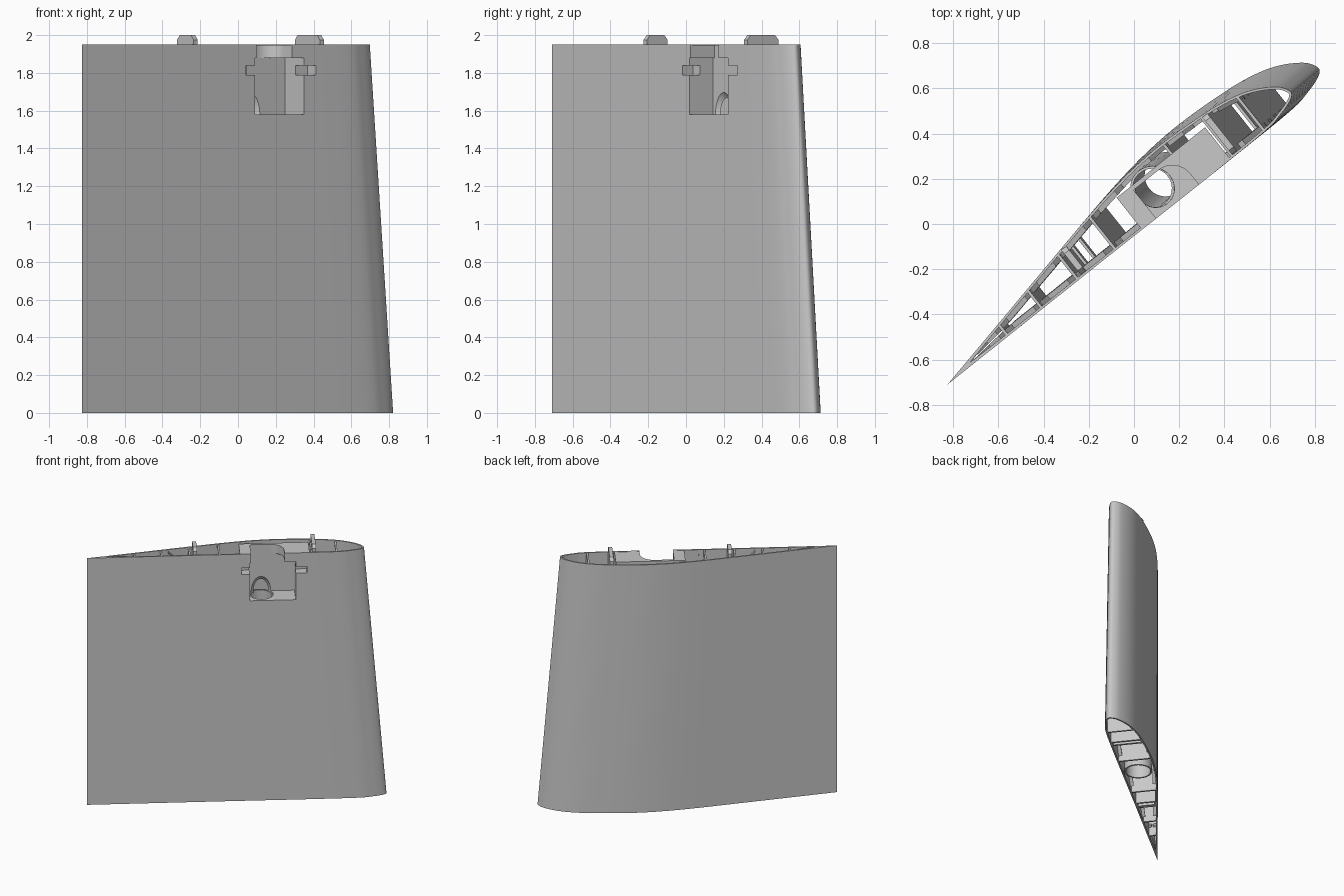
import bpy, bmesh, math
from mathutils import Vector

if "Cube" in bpy.data.objects:
    bpy.data.objects.remove(bpy.data.objects["Cube"])

SPAN, TAPER, WALL = 1.95, 0.075, 0.012
EDGE = Vector((-0.825, -0.71))          # trailing edge, fixed along the span
CHORD = Vector((0.782, 0.623))
THICK = Vector((-0.623, 0.782))

grey = bpy.data.materials.new("light_grey")
grey.use_nodes = True
grey.diffuse_color = (0.58, 0.58, 0.58, 1)
grey.node_tree.nodes["Principled BSDF"].inputs["Base Color"].default_value = grey.diffuse_color


def place(s, t, z, taper=True):
    """Chord position s, thickness position t and height to world space."""
    k = 1 - TAPER * z / SPAN if taper else 1
    p = EDGE + (CHORD * s + THICK * t) * k
    return (p.x, p.y, z)


def finish(name, bm):
    bmesh.ops.remove_doubles(bm, verts=bm.verts, dist=1e-5)
    bmesh.ops.recalc_face_normals(bm, faces=bm.faces)
    mesh = bpy.data.meshes.new(name)
    bm.to_mesh(mesh)
    bm.free()
    mesh.materials.append(grey)
    ob = bpy.data.objects.new(name, mesh)
    bpy.context.collection.objects.link(ob)
    return ob


def ring(bm, pts, z, taper):
    return [bm.verts.new(place(s, t, z, taper)) for s, t in pts]


def bridge(bm, a, b):
    n = len(a)
    for i in range(n):
        j = (i + 1) % n
        bm.faces.new((a[i], a[j], b[j], b[i]))


def prism(name, pts, z0, z1, taper=False):
    bm = bmesh.new()
    a, b = ring(bm, pts, z0, taper), ring(bm, pts, z1, taper)
    bridge(bm, a, b)
    bm.faces.new(a)
    bm.faces.new(b)
    return finish(name, bm)


def shell(name, outer, inner, z0, z1):
    bm = bmesh.new()
    loops = [ring(bm, p, z, True) for p, z in
             ((outer, z0), (outer, z1), (inner, z1), (inner, z0))]
    for i in range(4):
        bridge(bm, loops[i], loops[(i + 1) % 4])
    return finish(name, bm)


def rect(s0, s1, t0, t1):
    return [(s0, t0), (s1, t0), (s1, t1), (s0, t1)]


def circle(s, t, r, n=40):
    return [(s + r * math.cos(2 * math.pi * i / n), t + r * math.sin(2 * math.pi * i / n))
            for i in range(n)]


def cut(ob, cutters):
    for c in cutters:
        m = ob.modifiers.new("cut", "BOOLEAN")
        m.operation, m.solver, m.object = "DIFFERENCE", "EXACT", c
    dg = bpy.context.evaluated_depsgraph_get()
    mesh = bpy.data.meshes.new_from_object(ob.evaluated_get(dg))
    ob.modifiers.clear()
    ob.data = mesh


def smooth(ob):
    bpy.ops.object.select_all(action="DESELECT")
    ob.select_set(True)
    bpy.context.view_layer.objects.active = ob
    bpy.ops.object.shade_smooth_by_angle(angle=math.radians(30))


# Wing section outline at the root
upper = [(0.358, 0.073), (0.695, 0.142), (1.032, 0.21), (1.249, 0.245), (1.4, 0.259),
         (1.53, 0.262), (1.684, 0.255), (1.842, 0.24), (1.962, 0.214), (2.047, 0.179),
         (2.115, 0.135)]
nose = [(2.145, 0.1), (2.155, 0.065), (2.125, 0.04), (2.052, 0.018)]
lower = [(1.937, 0.001), (1.564, -0.002), (1.0, 0), (0.4, 0)]
keys = [(0, 0)] + lower[::-1] + nose[::-1] + upper[::-1]


def curve(pts, steps=4):
    out, n = [], len(pts)
    for i in range(n):
        a, b, c, d = (Vector(pts[(i + j) % n]) for j in (-1, 0, 1, 2))
        straight = i in (0, n - 1)
        for k in range(1 if straight else steps):
            u = k / steps
            out.append(tuple(0.5 * (2 * b + (c - a) * u + (2 * a - 5 * b + 4 * c - d) * u ** 2
                                    + (3 * b - a - 3 * c + d) * u ** 3)))
    return out


def top_at(s):
    pts = [(0, 0)] + upper
    for (s0, t0), (s1, t1) in zip(pts, pts[1:]):
        if s <= s1:
            return t0 + (t1 - t0) * (s - s0) / (s1 - s0)
    return pts[-1][1]


outline = curve(keys)
inside = [(0.15, 0.0155)]
for i in range(1, len(outline)):
    p, q = Vector(outline[i - 1]), Vector(outline[(i + 1) % len(outline)])
    d = (q - p).normalized()
    inside.append((outline[i][0] - d.y * WALL, outline[i][1] + d.x * WALL))
skin = shell("wing_skin", outline, inside, 0, SPAN)

# Actuator pocket cutters: body, rounded neck, ear slots, cable hole
arc = [(1.32 + 0.1 * math.cos(a * math.pi / 16), 0.06 + 0.1 * math.sin(a * math.pi / 16))
       for a in range(9)]
cutters = [
    prism("pocket_body", rect(1.17, 1.5, -0.05, 0.16), 1.58, 1.88),
    prism("pocket_neck", [(1.18, -0.05), (1.42, -0.05)] + arc + [(1.18, 0.16)], 1.8, 2.1),
    prism("pocket_ears", rect(1.11, 1.58, -0.05, 0.07), 1.79, 1.84),
]
cut(skin, cutters)
smooth(skin)

bm = bmesh.new()
bmesh.ops.create_uvsphere(bm, u_segments=32, v_segments=16, radius=1)
for v in bm.verts:
    x, y, z = v.co
    v.co = place(1.26 + 0.085 * x, 0.11 + 0.09 * y, 1.58 + 0.14 * z, False)
cutters.append(finish("cable_hole", bm))

# Pocket housing
housing = prism("pocket_housing", rect(1.1, 1.6, 0.006, 0.18), 1.56, SPAN - 0.002)
cut(housing, cutters)
smooth(housing)
for c in cutters:
    bpy.data.objects.remove(c)

# Spar tube from the root to the pocket
smooth(shell("spar_tube", circle(1.33, 0.122, 0.104), circle(1.33, 0.122, 0.092), 0, 1.57))

# Spanwise webs
for s, top in ((0.37, SPAN), (0.58, SPAN), (0.8, SPAN), (1.03, SPAN),
               (1.5, 1.57), (1.745, SPAN), (1.94, SPAN)):
    prism("web", rect(s - 0.007, s + 0.007, 0.006, top_at(s) - 0.006), 0, top - 0.003, True)


# Diagonal stiffeners lining both skins
def stiffener(side, start, lean, depth=0.036, half=0.006, steps=24):
    bm = bmesh.new()
    prev = None
    for i in range(steps + 1):
        s = 0.2 + 1.75 * i / steps
        z = start + lean * (s - 0.2)
        blocked = 1.1 < s < 1.76 and z > 1.5
        if not 0 <= z <= SPAN - 0.01 or blocked:
            prev = None
            continue
        d = min(depth, top_at(s) * 0.45)
        t0, t1 = (0.005, d) if side == "lower" else (top_at(s) - 0.005, top_at(s) - d)
        now = [bm.verts.new(place(s, t, min(max(z + h, 0), SPAN)))
               for t, h in ((t0, -half), (t1, -half), (t1, half), (t0, half))]
        if prev:
            bridge(bm, prev, now)
        else:
            bm.faces.new(now)
        prev = now
    finish(side + "_stiffener", bm)


for side in ("lower", "upper"):
    for n in range(-4, 5):
        stiffener(side, n * 0.42, 1)
        stiffener(side, SPAN - n * 0.42, -1)

# Joining tabs at the tip and matching sockets at the root
for s, t1 in ((0.778, 0.152), (1.632, 0.222)):
    bm = bmesh.new()
    rows = [(0.012, 1.75), (t1, 1.75), (t1, 1.975), (t1 - 0.022, 2.0), (0.034, 2.0), (0.012, 1.975)]
    a, b = ([bm.verts.new(place(s + e, t, z, False)) for t, z in rows] for e in (-0.014, 0.014))
    bridge(bm, a, b)
    bm.faces.new(a)
    bm.faces.new(b)
    finish("joining_tab", bm)
    r = s / (1 - TAPER)
    t2 = top_at(r - 0.03)
    shell("root_socket", rect(r - 0.03, r + 0.03, 0.006, t2 - 0.006),
          rect(r - 0.017, r + 0.017, 0.02, t2 - 0.02), 0, 0.22)
